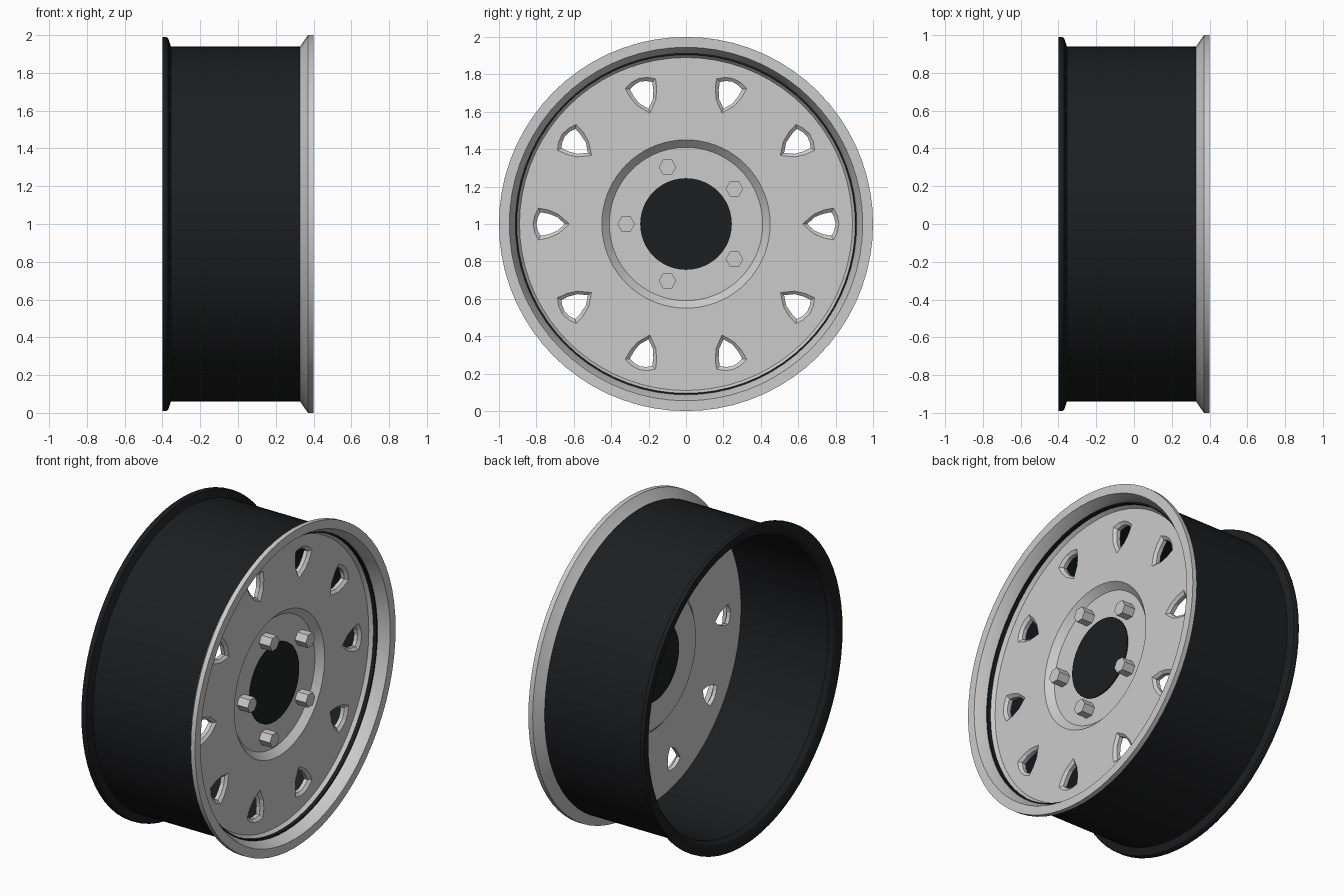
import bpy, bmesh
from math import sin, cos, pi, radians

if "Cube" in bpy.data.objects:
    bpy.data.objects.remove(bpy.data.objects["Cube"])

SEG = 72
CZ = 1.0  # axle height; the axle runs along x

black = bpy.data.materials.new("black_paint")
black.diffuse_color = (0.012, 0.013, 0.014, 1)
black.use_nodes = True
black.node_tree.nodes["Principled BSDF"].inputs["Base Color"].default_value = black.diffuse_color


def finish(bm, name, mat=None, smooth=True):
    bmesh.ops.recalc_face_normals(bm, faces=bm.faces)
    me = bpy.data.meshes.new(name)
    bm.to_mesh(me)
    bm.free()
    ob = bpy.data.objects.new(name, me)
    bpy.context.collection.objects.link(ob)
    if mat:
        me.materials.append(mat)
    if smooth:
        shade(ob)
    return ob


def activate(ob):
    bpy.ops.object.select_all(action='DESELECT')
    ob.select_set(True)
    bpy.context.view_layer.objects.active = ob


def shade(ob):
    activate(ob)
    bpy.ops.object.shade_smooth_by_angle(angle=radians(25))


def loft(bm, rings, closed=False):
    """Join rings of points with quads; cap the ends or close the loop."""
    vs = [[bm.verts.new(p) for p in ring] for ring in rings]
    n = len(vs[0])
    for k in range(len(vs) if closed else len(vs) - 1):
        a, b = vs[k], vs[(k + 1) % len(vs)]
        for i in range(n):
            j = (i + 1) % n
            bm.faces.new((a[i], a[j], b[j], b[i]))
    if not closed:
        bm.faces.new(vs[0])
        bm.faces.new(vs[-1])


def circle(x, r, y=0, z=CZ, seg=SEG):
    return [(x, y + r * cos(2 * pi * i / seg), z + r * sin(2 * pi * i / seg))
            for i in range(seg)]


def lathe(name, profile, mat=None, closed=True):
    bm = bmesh.new()
    loft(bm, [circle(x, r) for x, r in profile], closed)
    return finish(bm, name, mat)


# Black barrel with rear flange
lathe("barrel", [(0.335, 0.94), (-0.355, 0.94), (-0.37, 0.985), (-0.38, 0.99),
                 (-0.40, 0.99), (-0.40, 0.965), (-0.385, 0.925),
                 (-0.36, 0.905), (0.335, 0.905)], black)

# Grey front lip
lathe("front_lip", [(0.33, 0.941), (0.37, 1.0), (0.40, 1.0), (0.40, 0.945),
                    (0.335, 0.913), (0.32, 0.91), (0.32, 0.93)])

# Wheel disc with recessed hub
disc = lathe("wheel_disc", [(0.32, 0.911), (0.29, 0.89), (0.29, 0.45),
                            (0.25, 0.41), (0.25, 0.20), (0.225, 0.20),
                            (0.225, 0.42), (0.25, 0.45), (0.25, 0.911)])

# Ten tapered windows cut through the disc
outer = [(0.62, 0), (0.68, 0.053), (0.735, 0.077), (0.79, 0.088), (0.812, 0.045), (0.82, 0)]
inner = [(0.648, 0), (0.69, 0.038), (0.735, 0.055), (0.778, 0.063), (0.793, 0.033), (0.80, 0)]


def window_ring(x, half, ang):
    pts = half + [(r, -t) for r, t in reversed(half[1:-1])]
    return [(x, r * cos(ang) - t * sin(ang), CZ + r * sin(ang) + t * cos(ang))
            for r, t in pts]


bm = bmesh.new()
for k in range(10):
    a = k * pi / 5
    loft(bm, [window_ring(0.292, outer, a), window_ring(0.275, inner, a),
              window_ring(0.20, inner, a)])
cutter = finish(bm, "window_cutter", smooth=False)
cutter.hide_render = True
mod = disc.modifiers.new("windows", 'BOOLEAN')
mod.operation = 'DIFFERENCE'
mod.solver = 'EXACT'
mod.object = cutter
activate(disc)
bpy.ops.object.modifier_apply(modifier=mod.name)
bpy.data.objects.remove(cutter)
shade(disc)

# Black centre cap
lathe("centre_cap", [(0.22, 0.245), (0.256, 0.245)], black, closed=False)

# Five hexagonal wheel nuts
for k in range(5):
    a = pi + k * 2 * pi / 5
    y, z = 0.32 * cos(a), CZ + 0.32 * sin(a)
    bm = bmesh.new()
    loft(bm, [circle(0.24, 0.047, y, z, 6), circle(0.325, 0.047, y, z, 6)])
    finish(bm, f"wheel_nut_{k + 1}", smooth=False)
